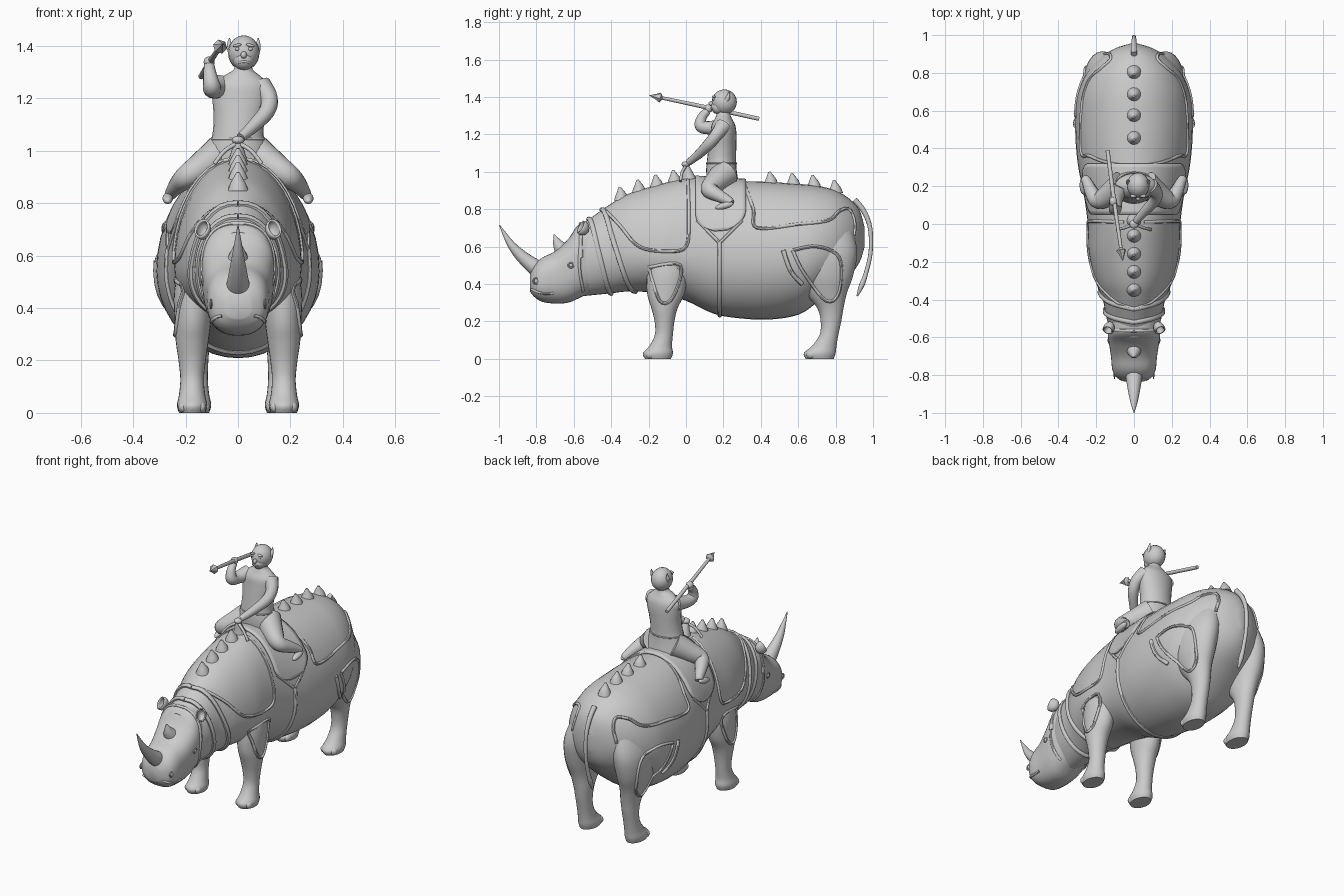
import bpy, bmesh, math
from mathutils import Vector, Matrix
from mathutils.bvhtree import BVHTree

if "Cube" in bpy.data.objects:
    bpy.data.objects.remove(bpy.data.objects["Cube"])

V = Vector


def finish(name, bm, mirror=False):
    bmesh.ops.recalc_face_normals(bm, faces=bm.faces)
    me = bpy.data.meshes.new(name)
    bm.to_mesh(me)
    bm.free()
    for p in me.polygons:
        p.use_smooth = True
    me.set_sharp_from_angle(angle=math.radians(45))
    ob = bpy.data.objects.new(name, me)
    bpy.context.collection.objects.link(ob)
    if mirror:
        ob.modifiers.new("Mirror", 'MIRROR').use_clip = False
    return ob


def smooth(pts, n=4):
    """Catmull-Rom through tuples of any length."""
    out = []
    for i in range(len(pts) - 1):
        a, b, c, d = (pts[max(i - 1, 0)], pts[i], pts[i + 1], pts[min(i + 2, len(pts) - 1)])
        for k in range(n):
            t = k / n
            out.append(tuple(0.5 * (2 * q + (r - p) * t + (2 * p - 5 * q + 4 * r - s) * t * t
                                    + (3 * q - p - 3 * r + s) * t ** 3)
                             for p, q, r, s in zip(a, b, c, d)))
    return out + [tuple(pts[-1])]


def skin(name, rings, mirror=False):
    bm = bmesh.new()
    vs = [[bm.verts.new(p) for p in ring] for ring in rings]
    n = len(vs[0])
    for a, b in zip(vs, vs[1:]):
        for i in range(n):
            bm.faces.new((a[i], a[(i + 1) % n], b[(i + 1) % n], b[i]))
    bm.faces.new(vs[0])
    bm.faces.new(vs[-1])
    return finish(name, bm, mirror)


def sp(v, e):
    return math.copysign(abs(v) ** e, v)


def trunk(name, secs, e=1.0, n=40):
    """Sections across y: (y, top, widest z, bottom, half width)."""
    rings = []
    for y, top, mid, bot, w in smooth(secs):
        ring = []
        for i in range(n):
            a = math.tau * i / n
            s = sp(math.sin(a), e)
            ring.append((w * sp(math.cos(a), e), y, mid + s * (top - mid if s > 0 else mid - bot)))
        rings.append(ring)
    return skin(name, rings)


def column(name, secs, mirror=False, n=24):
    """Sections stacked in z: (x, y, z, rx, ry)."""
    return skin(name, [[(x + rx * math.cos(math.tau * i / n), y + ry * math.sin(math.tau * i / n), z)
                        for i in range(n)] for x, y, z, rx, ry in smooth(secs)], mirror)


def tube(name, pts, mirror=False, n=10, steps=5, curved=True):
    """Round tube through (x, y, z, radius)."""
    p = smooth(pts, steps) if curved else pts
    c = [V(q[:3]) for q in p]
    rings, u = [], None
    for i, q in enumerate(p):
        t = (c[min(i + 1, len(c) - 1)] - c[max(i - 1, 0)]).normalized()
        u = t.orthogonal() if u is None else u - t * u.dot(t)
        u.normalize()
        w, r = t.cross(u), max(q[3], 0.001)
        rings.append([c[i] + r * (u * math.cos(math.tau * k / n) + w * math.sin(math.tau * k / n))
                      for k in range(n)])
    return skin(name, rings, mirror)


def ball(name, loc, size, mirror=False, rot=(0, 0, 0)):
    bm = bmesh.new()
    bmesh.ops.create_uvsphere(bm, u_segments=20, v_segments=12, radius=1)
    m = Matrix.Translation(loc)
    for a, ax in zip(rot, 'XYZ'):
        m = m @ Matrix.Rotation(a, 4, ax)
    bmesh.ops.transform(bm, matrix=m @ Matrix.Diagonal((*size, 1)), verts=bm.verts)
    return finish(name, bm, mirror)


def bvh(*obs):
    vs, fs = [], []
    for o in obs:
        k = len(vs)
        vs += [v.co.copy() for v in o.data.vertices]
        fs += [[i + k for i in p.vertices] for p in o.data.polygons]
    return BVHTree.FromPolygons(vs, fs)


# Animal: body, head, legs
body = trunk("body", [(-.60, .69, .52, .33, .11), (-.50, .76, .55, .34, .145), (-.40, .83, .56, .35, .165),
                      (-.30, .885, .57, .36, .205), (-.15, .93, .56, .35, .24), (0, .965, .56, .31, .245),
                      (.15, .96, .55, .24, .265), (.30, .95, .54, .215, .295), (.45, .945, .54, .21, .31),
                      (.60, .935, .55, .235, .31), (.70, .925, .57, .30, .295), (.80, .90, .60, .38, .25),
                      (.88, .85, .63, .45, .18), (.93, .79, .65, .52, .10), (.955, .70, .66, .60, .02)])
head = trunk("head", [(-.48, .73, .55, .37, .12), (-.57, .72, .54, .325, .138), (-.63, .64, .50, .30, .133),
                      (-.70, .575, .45, .295, .122), (-.77, .54, .42, .305, .115), (-.81, .50, .41, .33, .095),
                      (-.835, .45, .41, .36, .05)], e=.8)
fore = column("front_leg", [(.175, -.15, 0, .05, .07), (.175, -.15, .03, .058, .08), (.175, -.135, .07, .05, .06),
                            (.175, -.118, .13, .045, .048), (.175, -.115, .2, .052, .053),
                            (.175, -.115, .27, .062, .07), (.172, -.108, .35, .07, .10),
                            (.165, -.10, .47, .078, .11), (.14, -.10, .62, .07, .10)], True)
hind = column("hind_leg", [(.16, .715, 0, .05, .075), (.16, .715, .03, .058, .085), (.16, .74, .07, .05, .065),
                           (.16, .765, .13, .045, .05), (.16, .775, .2, .047, .055), (.162, .772, .27, .055, .07),
                           (.17, .75, .35, .07, .11), (.175, .74, .45, .09, .155), (.165, .74, .58, .10, .175),
                           (.13, .75, .72, .08, .13)], True)
for leg, x, y in (("front", .175, -.205), ("hind", .16, .655)):
    for i in (-1, 0, 1):
        ball(leg + "_toe", (x + i * .033, y + abs(i) * .015, .022), (.02, .025, .022), True)

skin_body, skin_head, skin_all = bvh(body), bvh(head), bvh(body, head, fore, hind)

# Horns, ears, eyes, nostrils, tail
tube("nose_horn", [(0, -.765, .47, .045), (0, -.80, .485, .045), (0, -.87, .54, .034), (0, -.935, .61, .021),
                   (0, -.998, .716, .002)], n=16)
tube("brow_horn", [(0, -.66, .58, .045), (0, -.685, .615, .028), (0, -.705, .665, .003)], n=14)
bm = bmesh.new()
bmesh.ops.create_uvsphere(bm, u_segments=18, v_segments=12, radius=1)
bmesh.ops.delete(bm, geom=[v for v in bm.verts if v.co.z > .4], context='VERTS')
bmesh.ops.transform(bm, verts=bm.verts, matrix=Matrix.Translation((.135, -.555, .70))
                    @ V((.35, -.75, .45)).to_track_quat('Z', 'Y').to_matrix().to_4x4()
                    @ Matrix.Diagonal((.03, .04, .04, 1)))
ear = finish("ear", bm, True)
ear.modifiers.new("Rim", 'SOLIDIFY').thickness = .007
for part, y, z, r in (("eye", -.615, .50, .01), ("nostril", -.80, .415, .012)):
    hit = skin_head.ray_cast(V((1, y, z)), V((-1, 0, 0)))[0]
    ball(part, hit, (r * .6, r, r), True)
    tube(part + "_rim", [(hit.x, y + 1.5 * r * math.cos(a), z + 1.3 * r * math.sin(a), .004)
                         for a in [math.tau * k / 8 for k in range(9)]], True, 6, 2)
tube("tail", [(0, .90, .85, .016), (0, .95, .79, .014), (0, .984, .70, .012), (0, .987, .57, .011),
              (0, .96, .45, .012), (0, .938, .39, .014), (0, .915, .335, .004)])

# Back spikes
for y in (-.345, -.25, -.155, -.06, .455, .575, .685, .80):
    z = skin_body.ray_cast(V((0, y, 2)), V((0, 0, -1)))[0].z
    tube("back_spike", [(0, y, z - .015, .04), (0, y - .002, z + .012, .03), (0, y - .006, z + .035, .017),
                        (0, y - .009, z + .055, .006)], n=14, steps=3)


# Hide folds and harness lying on the surface
def seam(name, yz, r=.009, tree=skin_all):
    pts = []
    for y, z in smooth(yz, 5):
        h = tree.ray_cast(V((1, y, z)), V((-1, 0, 0)))[0] or tree.find_nearest(V((0, y, z)))[0]
        pts.append((h.x, h.y, h.z, r))
    tube(name, pts, True, 8, 1, False)


def hoop(name, y0, y1, r, a0=90, a1=-90, tree=skin_body):
    pts = []
    for k in range(25):
        a, y = math.radians(a0 + (a1 - a0) * k / 24), y0 + (y1 - y0) * k / 24
        h = tree.ray_cast(V((0, y, .54)), V((math.cos(a), 0, math.sin(a))))[0]
        if h:
            pts.append((*h, r))
    tube(name, pts, True, 8, 1, False)


seam("shoulder_plate_rim", [(-.44, .80), (-.36, .72), (-.25, .60), (-.1, .575), (0, .60), (.015, .75), (.01, .955)])
seam("rump_plate_rim", [(.31, .94), (.36, .80), (.38, .70), (.60, .72), (.76, .74), (.82, .79), (.87, .80),
                        (.90, .74), (.90, .66)], tree=skin_body)
seam("thigh_patch_rim", [(.57, .58), (.63, .46), (.75, .31), (.82, .36), (.82, .54), (.70, .60), (.57, .58)])
seam("foreleg_patch_rim", [(-.20, .49), (-.03, .50), (-.07, .33), (-.14, .31), (-.20, .49)])
seam("flank_fold", [(.52, .58), (.56, .47), (.62, .40)], .012)
seam("lip", [(-.71, .35), (-.77, .35), (-.825, .37)], .007, skin_head)
hoop("neck_fold", -.45, -.27, .014)
hoop("throat_fold", -.52, -.40, .014)
hoop("girth_strap", .18, .18, .012, 18)
for y in (.06, .30):
    seam("girth_branch", [(y, .74), ((y + .18) / 2, .68), (.18, .62)])
hoop("brow_band", -.565, -.56, .009, 90, 0, skin_head)
seam("cheek_strap", [(-.56, .66), (-.57, .50), (-.55, .36)], .008, skin_head)

# Saddle cloth with rounded side flaps, and pommel
bm = bmesh.new()
NU, NV = 36, 12
grid = []
for i in range(NU + 1):
    f = 2 * i / NU - 1
    a = math.radians(90 - 61 * f)
    half = .135 * (1 if abs(f) < .7 else math.sqrt(max(.06, 1 - ((abs(f) - .7) / .3) ** 2)))
    row = []
    for j in range(NV + 1):
        d = V((math.cos(a), 0, math.sin(a)))
        h = skin_body.ray_cast(V((0, .185 + half * (2 * j / NV - 1), .54)), d)[0]
        row.append(bm.verts.new(h + d * .006))
    grid.append(row)
for a, b in zip(grid, grid[1:]):
    for j in range(NV):
        bm.faces.new((a[j], a[j + 1], b[j + 1], b[j]))
cloth = finish("saddle_cloth", bm)
mod = cloth.modifiers.new("Thickness", 'SOLIDIFY')
mod.thickness, mod.offset = .014, 0
tube("pommel", [(0, .02, .94, .045), (0, .01, .99, .028), (0, 0, 1.03, .016), (0, -.005, 1.05, .006)], n=14)
tube("rein", [(.09, -.03, .95, .008), (.05, -.02, 1.0, .008), (0, 0, 1.03, .009)], True)

# Rider: torso, hem, head
column("rider_torso", [(0, .20, .92, .13, .085), (0, .19, 1.0, .115, .082), (0, .19, 1.06, .098, .078),
                       (.005, .195, 1.13, .098, .074), (.01, .20, 1.2, .108, .07), (.01, .20, 1.25, .108, .063),
                       (.015, .20, 1.285, .07, .045), (.02, .20, 1.31, .036, .036), (.02, .20, 1.34, .035, .035)])
tube("tunic_hem", [(.10 * math.cos(a), .19 + .08 * math.sin(a), 1.045, .004)
                   for a in [math.tau * k / 16 for k in range(17)]], steps=2)
ball("rider_head", (.022, .205, 1.373), (.06, .067, .067))
ball("rider_jaw", (.022, .175, 1.345), (.04, .042, .038))
ball("rider_nose", (.022, .137, 1.365), (.012, .016, .014))
tube("rider_mouth", [(-.002, .146, 1.334, .004), (.022, .135, 1.34, .005), (.046, .146, 1.334, .004)])
for s in (-1, 1):
    ball("rider_eye", (.022 + s * .025, .147, 1.388), (.009, .007, .007))
    ball("rider_brow", (.022 + s * .025, .149, 1.402), (.017, .01, .006), rot=(0, s * .2, 0))
    tube("rider_ear", [(.022 + s * .048, .215, 1.38, .014), (.022 + s * .054, .225, 1.40, .011),
                       (.022 + s * .055, .232, 1.43, .002)])
    # Rider legs and feet
    tube("rider_leg", [(s * .06, .21, .99, .075), (s * .125, .16, .945, .062), (s * .19, .125, .905, .046),
                       (s * .225, .17, .875, .036), (s * .25, .225, .845, .026), (s * .26, .24, .83, .022)], n=16)
    ball("rider_foot", (s * .268, .205, .818), (.02, .05, .018), rot=(.25, 0, 0))

# Rider arms, hands and spear
tube("rein_arm", [(.085, .20, 1.245, .045), (.118, .165, 1.20, .034), (.11, .125, 1.15, .031),
                  (.06, .07, 1.095, .025), (.01, .015, 1.05, .018)], n=14)
ball("rein_hand", (0, 0, 1.04), (.024, .024, .016))
tube("spear_arm", [(-.07, .20, 1.245, .045), (-.095, .13, 1.235, .036), (-.10, .08, 1.245, .034),
                   (-.107, .085, 1.29, .026), (-.11, .115, 1.325, .02)], n=14)
ball("spear_hand", (-.11, .12, 1.338), (.021, .025, .022))
tube("spear_shaft", [(-.14, .39, 1.283, .011), (-.105, .12, 1.342, .011), (-.066, -.15, 1.399, .009)])
tube("spear_head", [(-.07, -.125, 1.394, .008), (-.068, -.14, 1.397, .028), (-.064, -.16, 1.401, .016),
                    (-.059, -.195, 1.408, .001)], n=6, curved=False)
